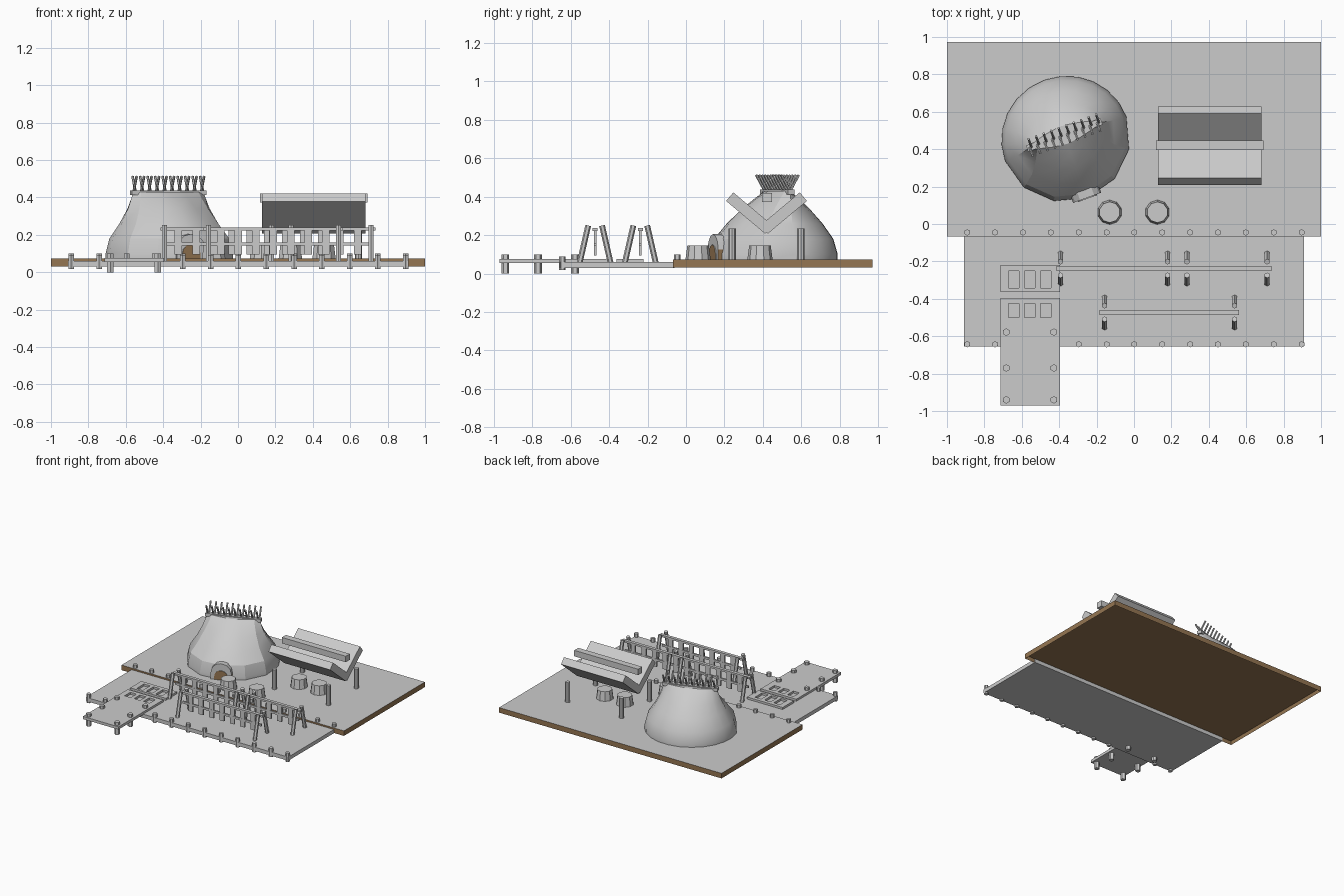
import bpy, bmesh, math
from mathutils import Vector, Matrix

cube = bpy.data.objects.get("Cube")
if cube:
    bpy.data.objects.remove(cube, do_unlink=True)


def material(name, rgb):
    m = bpy.data.materials.new(name)
    m.use_nodes = True
    m.diffuse_color = (*rgb, 1)
    m.node_tree.nodes["Principled BSDF"].inputs["Base Color"].default_value = (*rgb, 1)
    return m


GREY = material("plain grey", (0.6, 0.6, 0.6))
EARTH = material("earth brown", (0.3, 0.18, 0.085))


def finish(name, bm, mats=(GREY,)):
    bmesh.ops.recalc_face_normals(bm, faces=bm.faces)
    mesh = bpy.data.meshes.new(name)
    bm.to_mesh(mesh)
    bm.free()
    for m in mats:
        mesh.materials.append(m)
    ob = bpy.data.objects.new(name, mesh)
    bpy.context.collection.objects.link(ob)
    return ob


def add_box(bm, x, y, z):
    """Box from (low, high) ranges."""
    lo, hi = Vector((x[0], y[0], z[0])), Vector((x[1], y[1], z[1]))
    mat = Matrix.Translation((lo + hi) / 2) @ Matrix.Diagonal((*(hi - lo), 1))
    bmesh.ops.create_cube(bm, size=1, matrix=mat)


def add_rod(bm, a, b, r, sides=6, r2=None):
    a, b = Vector(a), Vector(b)
    d = b - a
    mat = Matrix.Translation((a + b) / 2) @ d.to_track_quat('Z', 'Y').to_matrix().to_4x4()
    bmesh.ops.create_cone(bm, cap_ends=True, segments=sides, radius1=r,
                          radius2=r if r2 is None else r2, depth=d.length, matrix=mat)


def box(name, x, y, z):
    bm = bmesh.new()
    add_box(bm, x, y, z)
    return finish(name, bm)


# Ground slab: grey top, earth sides and a hollow earth underside
bm = bmesh.new()
add_box(bm, (-1, 1), (-0.068, 0.972), (0.032, 0.073))
bm.normal_update()
under = [f for f in bm.faces if f.normal.z < -0.5]
bmesh.ops.inset_region(bm, faces=under, thickness=0.004)
bmesh.ops.translate(bm, verts=under[0].verts, vec=(0, 0, 0.03))
for f in bm.faces:
    f.material_index = 0 if f.calc_center_median().z > 0.07 else 1
finish("ground_slab", bm, (GREY, EARTH))

# Deck with two rows of mooring posts
box("deck", (-0.91, 0.91), (-0.655, -0.06), (0.03, 0.06))
bm = bmesh.new()
for i in range(13):
    x = -0.892 + 0.149 * i
    add_rod(bm, (x, -0.045, 0.065), (x, -0.045, 0.1), 0.017)
    if i not in (2, 3):
        add_rod(bm, (x, -0.643, 0.018), (x, -0.643, 0.09), 0.017)
finish("deck_posts", bm)

# Jetty and its posts
box("jetty", (-0.715, -0.395), (-0.97, -0.52), (0.055, 0.077))
bm = bmesh.new()
for x in (-0.683, -0.428):
    for y in (-0.94, -0.77, -0.578):
        add_rod(bm, (x, y, 0), (x, y, 0.1), 0.02)
finish("jetty_posts", bm)

# Open frames lying on the deck, three windows each
for n, (y0, y1) in enumerate(((-0.52, -0.395), (-0.363, -0.22))):
    bm = bmesh.new()
    add_box(bm, (-0.715, -0.395), (y0, y0 + 0.02), (0.055, 0.077))
    add_box(bm, (-0.715, -0.395), (y1 - 0.03, y1), (0.055, 0.077))
    for x0, x1 in ((-0.715, -0.67), (-0.615, -0.585), (-0.53, -0.5), (-0.445, -0.395)):
        add_box(bm, (x0, x1), (y0 + 0.02, y1 - 0.03), (0.055, 0.077))
    finish(f"deck_frame_{n + 1}", bm)


# Drying racks: leaning legs, beam, rail and hanging slats
def rack(name, y, x0, x1, trestles):
    bm = bmesh.new()
    for x in trestles:
        for s in (-1, 1):
            add_rod(bm, (x, y + s * 0.08, 0.058), (x, y + s * 0.036, 0.25), 0.015)
    finish(name + "_legs", bm)
    bm = bmesh.new()
    add_box(bm, (x0, x1), (y - 0.013, y + 0.013), (0.222, 0.238))
    add_box(bm, (x0 + 0.02, x1 - 0.02), (y - 0.007, y + 0.007), (0.143, 0.16))
    finish(name + "_rails", bm)
    bm = bmesh.new()
    count = round((x1 - x0) / 0.095) - 1
    for i in range(count):
        x = x0 + (i + 1) * (x1 - x0) / (count + 1)
        add_box(bm, (x - 0.02, x + 0.02), (y - 0.006, y + 0.006), (0.095, 0.224))
    finish(name + "_slats", bm)


rack("long_rack", -0.238, -0.415, 0.735, (-0.393, 0.18, 0.283, 0.712))
rack("short_rack", -0.473, -0.185, 0.562, (-0.157, 0.538))

# Stump seats
for n, (x, y) in enumerate(((-0.13, 0.063), (0.125, 0.063), (0.28, 0.385), (0.46, 0.385))):
    bm = bmesh.new()
    add_rod(bm, (x, y, 0.07), (x, y, 0.147), 0.066, 10, 0.056)
    finish(f"stump_{n + 1}", bm)

# Shelter: four posts, two sloping slabs in a valley, and a ridge beam
bm = bmesh.new()
for x in (0.16, 0.645):
    for y in (0.24, 0.598):
        add_rod(bm, (x, y, 0.07), (x, y, 0.235), 0.019, 8)
finish("shelter_posts", bm)
for name, s in (("front", -1), ("back", 1)):
    bm = bmesh.new()
    tilt = math.radians(40) * s
    mat = (Matrix.Translation((0.405, 0.419 + s * 0.09, 0.315)) @ Matrix.Rotation(tilt, 4, 'X')
           @ Matrix.Diagonal((0.555, 0.265, 0.058, 1)))
    bmesh.ops.create_cube(bm, size=1, matrix=mat)
    finish(f"shelter_{name}_slab", bm)
box("shelter_beam", (0.117, 0.692), (0.395, 0.447), (0.372, 0.42))

# Tent: lofted rings narrowing to a long ridge, smooth behind and faceted in front
TENT = Matrix.Translation((-0.365, 0.455, 0)) @ Matrix.Rotation(math.radians(20), 4, 'Z')
RIDGE_Y = 0.022
ANGLES = [math.radians(d) for d in [*range(0, 180, 15), *range(180, 360, 30)]]


def ring_point(t, z, a, b, power):
    c, s = math.cos(t), math.sin(t)
    shift = RIDGE_Y * max(0, z - 0.2) / 0.23
    return TENT @ Vector((math.copysign(abs(c) ** power, c) * a,
                          math.copysign(abs(s) ** power, s) * b + shift, z))


rings = [(0.07, 0.345, 0.335, 1), (0.1, 0.345, 0.335, 1), (0.18, 0.325, 0.312, 1),
         (0.26, 0.272, 0.252, 1.05), (0.34, 0.232, 0.175, 1.2), (0.4, 0.21, 0.1, 1.4),
         (0.43, 0.2, 0.05, 1.4)]
bm = bmesh.new()
loops = [[bm.verts.new(ring_point(t, *ring)) for t in ANGLES] for ring in rings]
for low, high in zip(loops, loops[1:]):
    for i in range(len(ANGLES)):
        j = (i + 1) % len(ANGLES)
        bm.faces.new((low[i], low[j], high[j], high[i]))
bm.faces.new(loops[0])
bm.faces.new(loops[-1])
tent = finish("tent", bm)
bpy.context.view_layer.objects.active = tent
tent.select_set(True)
bpy.ops.object.shade_smooth_by_angle(angle=math.radians(23))
tent.select_set(False)

# Ridge bar with crossed sticks
ridge = box("tent_ridge", (-0.212, 0.212), (RIDGE_Y - 0.018, RIDGE_Y + 0.018), (0.412, 0.437))
ridge.data.transform(TENT)
bm = bmesh.new()
for i in range(10):
    x = -0.192 + i * 0.384 / 9
    for s in (-1, 1):
        add_rod(bm, (x + s * 0.005, RIDGE_Y - s * 0.01, 0.415),
                (x + s * 0.005, RIDGE_Y + s * 0.046, 0.513), 0.007)
bm.transform(TENT)
finish("ridge_sticks", bm)


# Arched entrance hood with an earth-coloured side and doorway
def arch(name, r, y0, y1, top, earth_rule):
    bm = bmesh.new()
    pts = [(r, 0.07)] + [(r * math.cos(math.pi * k / 6), top - r + r * math.sin(math.pi * k / 6))
                         for k in range(7)] + [(-r, 0.07)]
    face = bm.faces.new([bm.verts.new((x, y0, z)) for x, z in pts])
    ext = bmesh.ops.extrude_face_region(bm, geom=[face])["geom"]
    bmesh.ops.translate(bm, vec=(0, y1 - y0, 0),
                        verts=[v for v in ext if isinstance(v, bmesh.types.BMVert)])
    bmesh.ops.recalc_face_normals(bm, faces=bm.faces)
    for f in bm.faces:
        f.material_index = 1 if earth_rule(f.normal) else 0
    bm.transform(TENT)
    finish(name, bm, (GREY, EARTH))


arch("entrance_hood", 0.08, -0.335, -0.2, 0.205, lambda n: n.x > 0.99)
arch("doorway", 0.052, -0.34, -0.332, 0.15, lambda n: n.y < -0.9)
